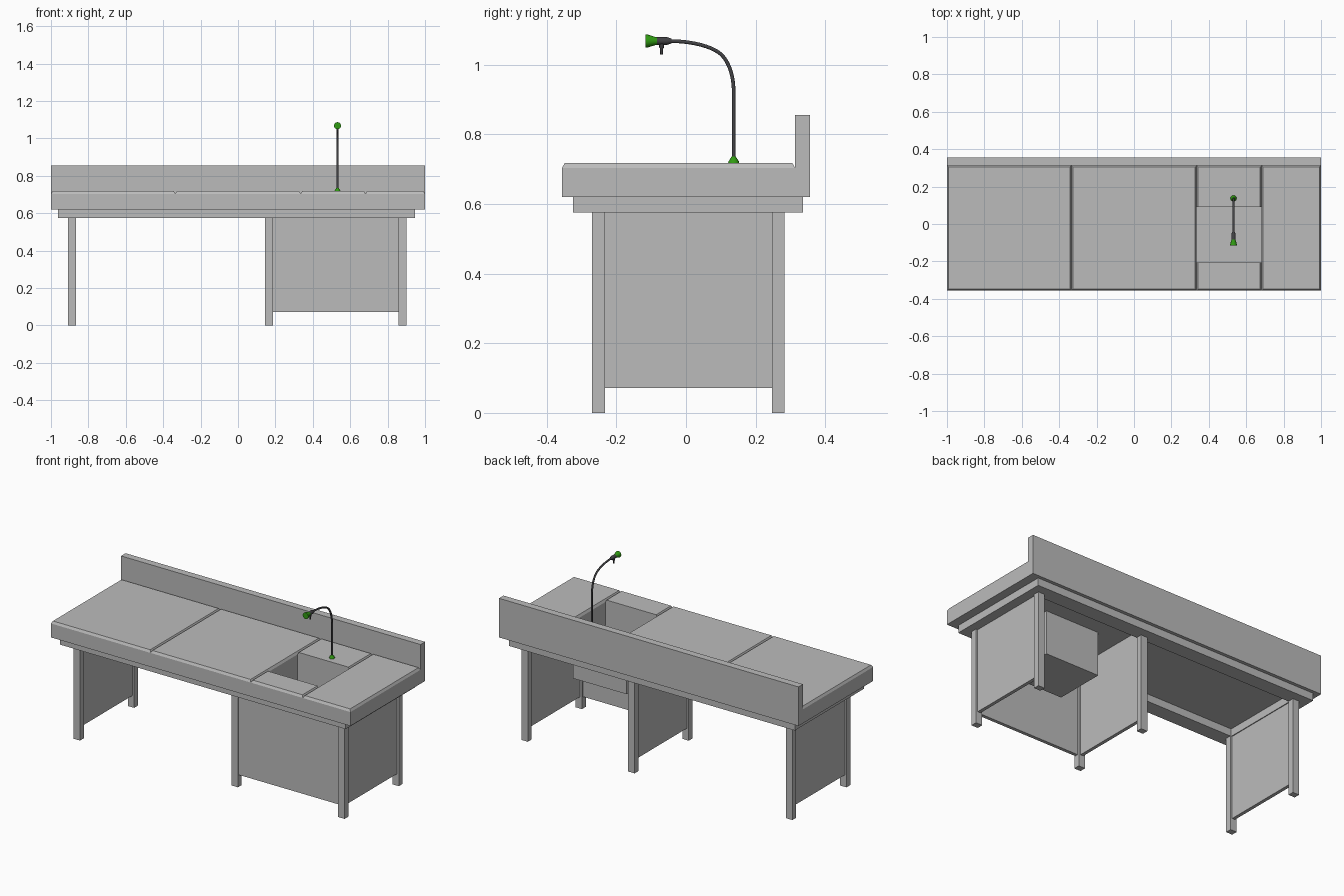
import bpy, bmesh, math
from mathutils import Vector

if "Cube" in bpy.data.objects:
    bpy.data.objects.remove(bpy.data.objects["Cube"])


def material(name, rgb):
    m = bpy.data.materials.new(name)
    m.diffuse_color = (*rgb, 1)
    m.use_nodes = True
    m.node_tree.nodes["Principled BSDF"].inputs["Base Color"].default_value = m.diffuse_color
    return m


STEEL = material("steel grey", (0.5, 0.5, 0.5))
GREEN = material("green plastic", (0.03, 0.33, 0.006))
DARK = material("dark rubber", (0.055, 0.055, 0.06))


def make_object(name, bm, mat):
    bmesh.ops.recalc_face_normals(bm, faces=bm.faces)
    me = bpy.data.meshes.new(name)
    bm.to_mesh(me)
    bm.free()
    me.materials.append(mat)
    ob = bpy.data.objects.new(name, me)
    bpy.context.collection.objects.link(ob)
    return ob


def add_box(bm, x0, x1, y0, y1, z0, z1, chamfer=(0, 0, 0, 0), drop=0.0):
    """Box whose top rim can be sloped in on the left, right, front and back."""
    l, r, f, b = chamfer
    rings = [(z0, x0, x1, y0, y1)]
    if drop:
        rings.append((z1 - drop, x0, x1, y0, y1))
    rings.append((z1, x0 + l, x1 - r, y0 + f, y1 - b))
    loops = [[bm.verts.new(p) for p in ((a, c, z), (e, c, z), (e, d, z), (a, d, z))]
             for z, a, e, c, d in rings]
    bm.faces.new(loops[0][::-1])
    bm.faces.new(loops[-1])
    for low, high in zip(loops, loops[1:]):
        for i in range(4):
            j = (i + 1) % 4
            bm.faces.new((low[i], low[j], high[j], high[i]))


def box(name, *dims, **kw):
    bm = bmesh.new()
    add_box(bm, *dims, **kw)
    return make_object(name, bm, STEEL)


def lathe(name, mat, start, axis, rings, sides=16):
    """Solid of revolution: rings are (distance along axis, radius)."""
    bm = bmesh.new()
    turn = Vector((0, 0, 1)).rotation_difference(Vector(axis))
    loops = []
    for d, r in rings:
        loops.append([bm.verts.new(Vector(start) + turn @ Vector(
            (r * math.cos(2 * math.pi * i / sides), r * math.sin(2 * math.pi * i / sides), d)))
            for i in range(sides)])
    bm.faces.new(loops[0][::-1])
    bm.faces.new(loops[-1])
    for low, high in zip(loops, loops[1:]):
        for i in range(sides):
            j = (i + 1) % sides
            bm.faces.new((low[i], low[j], high[j], high[i]))
    ob = make_object(name, bm, mat)
    bpy.context.view_layer.objects.active = ob
    ob.select_set(True)
    bpy.ops.object.shade_smooth_by_angle(angle=math.radians(35))
    ob.select_set(False)
    return ob


# Worktop sections with sloped rims that form V grooves where they meet
C, D = 0.008, 0.014
Z0, Z1 = 0.62, 0.718
YF, YS, YB = -0.356, 0.313, 0.356
HX0, HX1, HY0, HY1 = 0.335, 0.682, -0.205, 0.09
for name, x0, x1 in (("worktop_left", -1, -HX0), ("worktop_middle", -HX0, HX0),
                     ("worktop_right", HX1, 1)):
    box(name, x0, x1, YF, YS, Z0, Z1, chamfer=(C, C, C, C), drop=D)
box("sink_front_strip", HX0, HX1, YF, HY0, Z0, Z1, chamfer=(C, C, C, 0), drop=D)
box("sink_back_strip", HX0, HX1, HY1, YS, Z0, Z1, chamfer=(C, C, 0, C), drop=D)
box("backsplash", -1, 1, YS, YB, Z0, 0.856)

# Basin hanging below the opening
T, BZ = 0.006, 0.357
bm = bmesh.new()
add_box(bm, HX0 - T, HX0, HY0 - T, HY1 + T, BZ, Z0)
add_box(bm, HX1, HX1 + T, HY0 - T, HY1 + T, BZ, Z0)
add_box(bm, HX0, HX1, HY0 - T, HY0, BZ, Z0)
add_box(bm, HX0, HX1, HY1, HY1 + T, BZ, Z0)
add_box(bm, HX0, HX1, HY0, HY1, BZ, BZ + T)
make_object("sink_basin", bm, STEEL)

# Hollow frame under the worktop
FX0, FX1, FY0, FY1, FZ = -0.962, 0.947, -0.325, 0.336, 0.575
W = 0.09
bm = bmesh.new()
add_box(bm, FX0, FX1, FY0, FY0 + W, FZ, Z0)
add_box(bm, FX0, FX1, FY1 - W, FY1, FZ, Z0)
add_box(bm, FX0, FX0 + W, FY0 + W, FY1 - W, FZ, Z0)
add_box(bm, FX1 - W, FX1, FY0 + W, FY1 - W, FZ, Z0)
make_object("under_frame", bm, STEEL)

# Three pairs of legs, each pair joined by a side panel
LF, LB = (-0.27, -0.233), (0.247, 0.283)
PZ, PT = 0.072, 0.01
for side, x0, x1, top in (("left", -0.908, -0.866, FZ), ("middle", 0.145, 0.188, Z0),
                          ("right", 0.858, 0.901, FZ)):
    for end, (y0, y1) in (("front", LF), ("back", LB)):
        box(f"{side}_{end}_leg", x0, x1, y0, y1, 0, FZ)
    mid = (x0 + x1) / 2
    box(f"{side}_panel", mid - PT, mid + PT, LF[1], LB[0], PZ, top)

# Front panel hiding the basin
mid = sum(LF) / 2
box("front_panel", 0.188, 0.858, mid - PT, mid + PT, PZ, FZ)

# Spray tap: flared base, bent hose, body, trigger and nozzle
TX, TY, TZ = 0.532, 0.137, 1.068
lathe("tap_base", GREEN, (TX, TY, Z1), (0, 0, 1), [(0, 0.016), (0.004, 0.015), (0.018, 0.006)])

curve = bpy.data.curves.new("hose_path", 'CURVE')
curve.dimensions = '3D'
curve.bevel_depth = 0.0055
curve.bevel_resolution = 3
curve.resolution_u = 14
curve.use_fill_caps = True
spline = curve.splines.new('BEZIER')
# (y, z, handle before, handle after)
path = [((TY, 0.725), (TY, 0.70), (TY, 0.78)),
        ((TY, 0.92), (TY, 0.86), (TY, 0.97)),
        ((0.098, 1.032), (0.122, 1.012), (0.07, 1.055)),
        ((-0.05, TZ), (0.01, TZ), (-0.06, TZ))]
spline.bezier_points.add(len(path) - 1)
for p, (co, a, b) in zip(spline.bezier_points, path):
    p.handle_left_type = p.handle_right_type = 'FREE'
    p.co, p.handle_left, p.handle_right = [(TX, *q) for q in (co, a, b)]
curve.materials.append(DARK)
hose = bpy.data.objects.new("tap_hose", curve)
bpy.context.collection.objects.link(hose)

lathe("tap_body", DARK, (TX, -0.042, TZ), (0, -1, 0),
      [(0, 0.007), (0.012, 0.011), (0.046, 0.011)])
lathe("tap_nozzle", GREEN, (TX, -0.083, TZ), (0, -1, 0),
      [(0, 0.011), (0.006, 0.012), (0.028, 0.019), (0.033, 0.019)])
lathe("tap_trigger", DARK, (TX, -0.07, 1.062), (0, 0, -1),
      [(0, 0.007), (0.012, 0.007), (0.016, 0.0045), (0.033, 0.0045)], sides=10)
